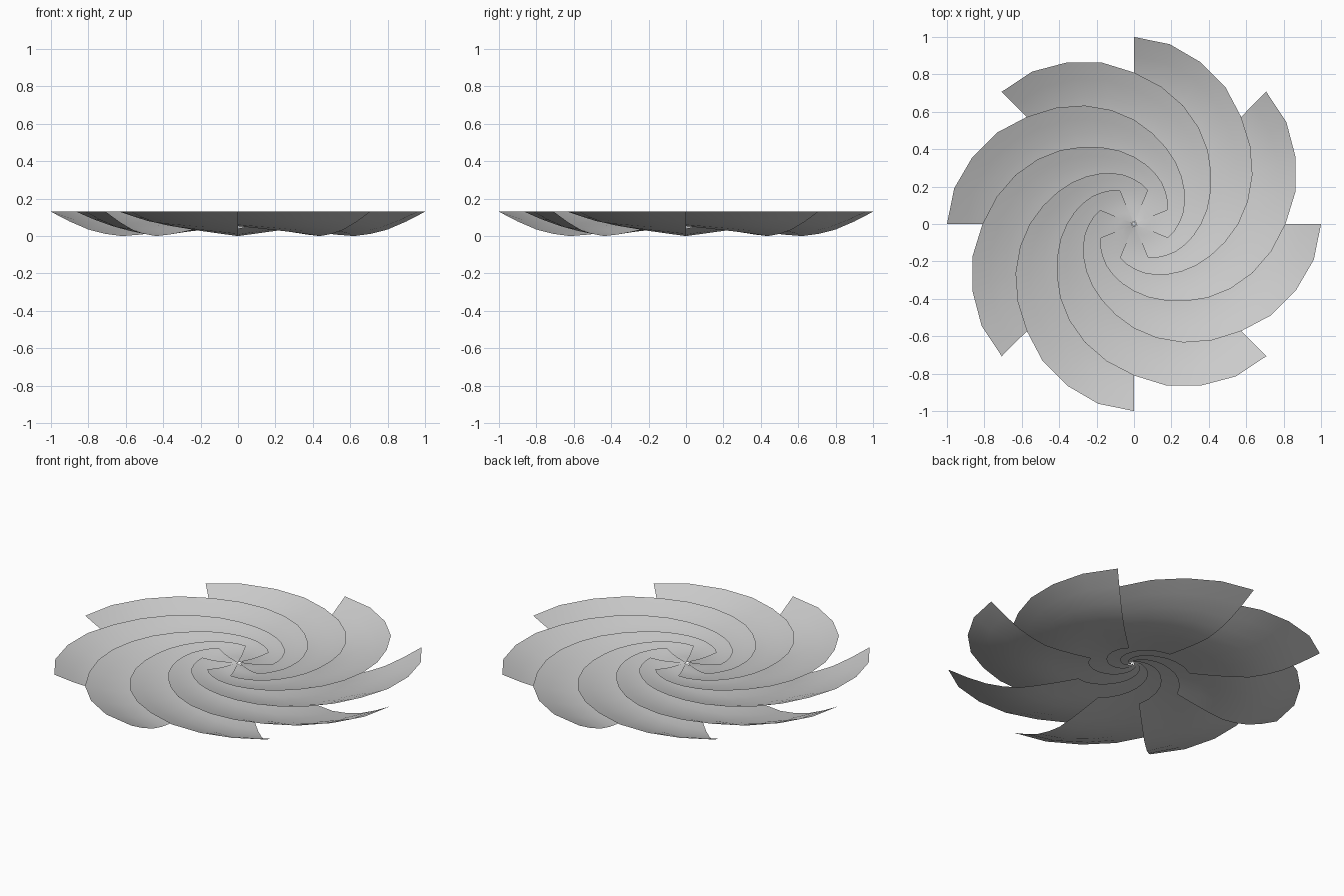
import bpy, bmesh
from math import radians, cos, sin, exp

cube = bpy.data.objects.get("Cube")
if cube:
    bpy.data.objects.remove(cube, do_unlink=True)

BLADES = 8
STEP = 11.25
RIM_Z = 0.13
# Rim radius at angles swept back from the tip
RIM = [(0, 1), (11.25, .98), (22.5, .935), (33.75, .88), (45, .81), (65, .70),
       (85, .585), (107, .465), (130, .375), (151, .31), (180, .24), (225, .15)]
# Blade cross-section: share of rim radius, depth below the rim
SECTION = [(1, 0), (.9, .052), (.8, .095), (.71, .118), (.62, .13),
           (.52, .122), (.42, .109), (.3, .09)]
LAST = 18

grey = bpy.data.materials.new("light_grey")
grey.use_nodes = True
colour = (0.6, 0.6, 0.6, 1)
grey.diffuse_color = colour
grey.node_tree.nodes["Principled BSDF"].inputs["Base Color"].default_value = colour


def rim_radius(angle):
    for (a0, r0), (a1, r1) in zip(RIM, RIM[1:]):
        if angle <= a1:
            return r0 + (r1 - r0) * (angle - a0) / (a1 - a0)


def make_blade(index):
    """One dished sheet that winds from its tip up to the centre."""
    bm = bmesh.new()
    rows = []
    for i in range(LAST + 1):
        swept = i * STEP
        radius = rim_radius(swept)
        depth_scale = exp(-swept / 86)
        closing = i / LAST
        angle = radians(index * 360 / BLADES - swept)
        row = []
        for share, depth in SECTION:
            # The inner edge gradually reaches the centre
            inner = 0.3 * (1 - closing)
            s = inner + (share - 0.3) * (1 - inner) / 0.7
            r = radius * s
            z = RIM_Z - depth * depth_scale
            row.append(bm.verts.new((r * cos(angle), r * sin(angle), z)))
        rows.append(row)
    for a, b in zip(rows, rows[1:]):
        for j in range(len(SECTION) - 1):
            bm.faces.new((a[j], b[j], b[j + 1], a[j + 1])).smooth = True
    bm.normal_update()
    if sum(f.normal.z for f in bm.faces) < 0:
        bmesh.ops.reverse_faces(bm, faces=bm.faces[:])
    mesh = bpy.data.meshes.new("spiral_blade")
    bm.to_mesh(mesh)
    bm.free()
    mesh.materials.append(grey)
    blade = bpy.data.objects.new(f"spiral_blade_{index + 1}", mesh)
    bpy.context.collection.objects.link(blade)


for n in range(BLADES):
    make_blade(n)
